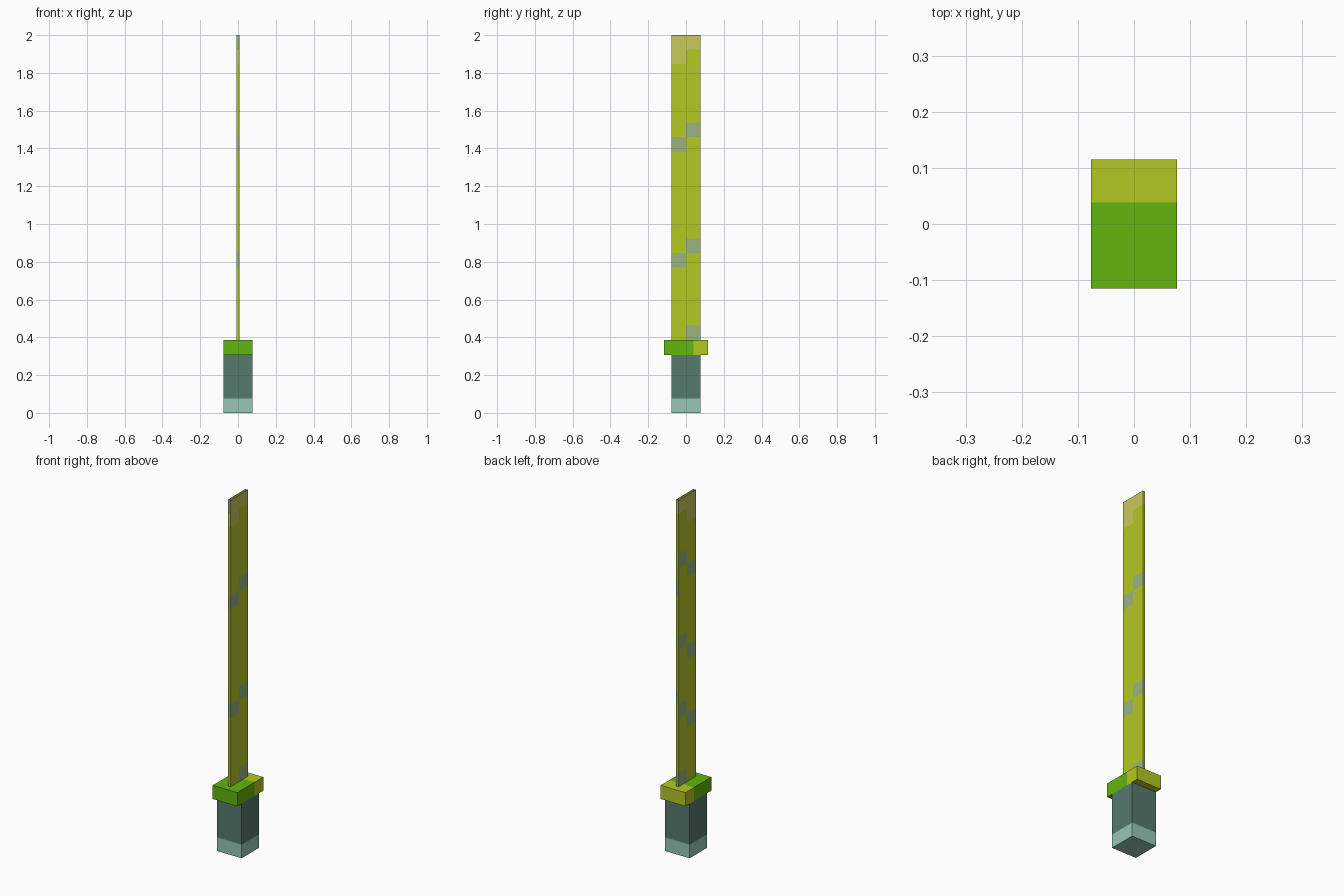
import bpy
import bmesh

if "Cube" in bpy.data.objects:
    bpy.data.objects.remove(bpy.data.objects["Cube"])

P = 2 / 26  # one pixel-art cell


def material(name, hex_colour):
    def linear(i):
        c = int(hex_colour[i:i + 2], 16) / 255
        return c / 12.92 if c <= 0.04045 else ((c + 0.055) / 1.055) ** 2.4
    m = bpy.data.materials.new(name)
    m.diffuse_color = (linear(0), linear(2), linear(4), 1)
    m.use_nodes = True
    m.node_tree.nodes["Principled BSDF"].inputs["Base Color"].default_value = m.diffuse_color
    return m


green = material("leaf green", "62b60e")
lime = material("yellow green", "b4c822")
pale = material("pale yellow", "c8c95b")
sage = material("sage", "9ab480")
teal = material("dark teal", "567a6e")
mint = material("pale mint", "97c7b5")


def finish(name, bm, mats):
    mesh = bpy.data.meshes.new(name)
    bm.to_mesh(mesh)
    bm.free()
    for m in mats:
        mesh.materials.append(m)
    ob = bpy.data.objects.new(name, mesh)
    bpy.context.collection.objects.link(ob)
    return ob


def block(name, half_x, half_y, z0, z1, mats, cut=None, axis=1):
    """Box whose faces beyond the cut along an axis take the second colour."""
    bm = bmesh.new()
    bmesh.ops.create_cube(bm, size=1)
    for v in bm.verts:
        v.co = (v.co.x * 2 * half_x, v.co.y * 2 * half_y,
                z0 + (v.co.z + 0.5) * (z1 - z0))
    if cut is not None:
        origin, normal = [0, 0, 0], [0, 0, 0]
        origin[axis], normal[axis] = cut, 1
        bmesh.ops.bisect_plane(bm, geom=bm.verts[:] + bm.edges[:] + bm.faces[:],
                               plane_co=origin, plane_no=normal)
        for f in bm.faces:
            f.material_index = int(f.calc_center_median()[axis] > cut)
    return finish(name, bm, mats)


# Grip with a pale pommel band, and the two-tone guard
block("grip", P, P, 0, 4 * P, [mint, teal], cut=P, axis=2)
block("guard", P, 1.5 * P, 4 * P, 5 * P, [green, lime], cut=0.5 * P)

# Blade: open-topped thin tube of 21 rows, six strips around
W, ROWS = 0.1 * P, 21
ring = [(W, -P), (W, 0), (W, P), (-W, P), (-W, 0), (-W, -P)]
# Rows of sage spots and number of pale tip rows, for each strip
spots = [{5, 13}, {0, 6, 14}, {0, 6, 14}, {0, 5, 10, 16}, {4, 9, 15}, {5, 13, 20}]
tips = [2, 1, 1, 1, 2, 2]

bm = bmesh.new()
levels = [[bm.verts.new((x, y, (5 + r) * P)) for x, y in ring]
          for r in range(ROWS + 1)]
for r in range(ROWS):
    for s in range(6):
        t = (s + 1) % 6
        f = bm.faces.new((levels[r][s], levels[r][t],
                          levels[r + 1][t], levels[r + 1][s]))
        if r in spots[s]:
            f.material_index = 1
        elif r >= ROWS - tips[s]:
            f.material_index = 2
finish("blade", bm, [lime, sage, pale])
